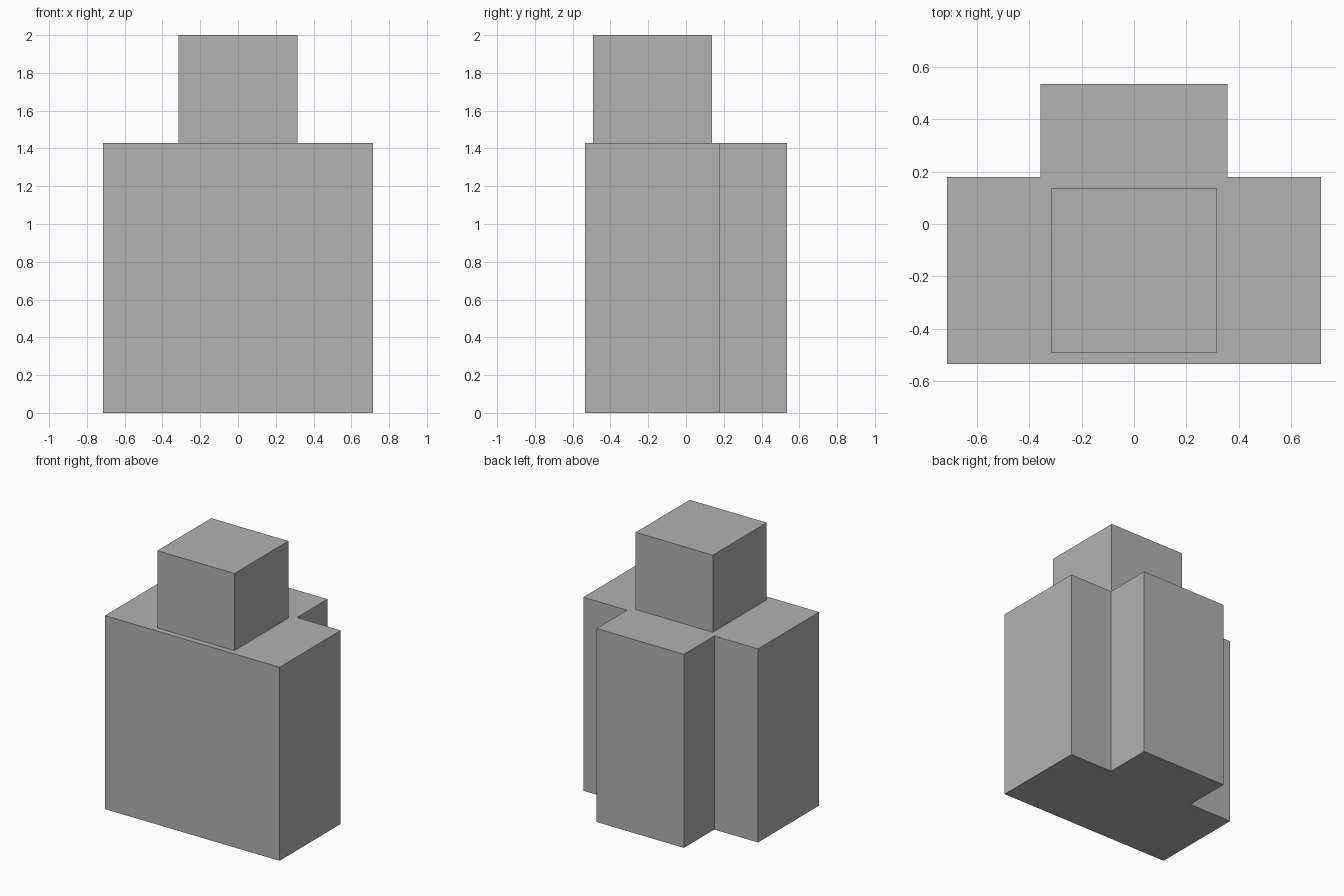
import bpy
import bmesh

cube = bpy.data.objects.get("Cube")
if cube:
    bpy.data.objects.remove(cube, do_unlink=True)

# Single flat grey
grey = bpy.data.materials.new("plain grey")
grey.use_nodes = True
colour = (0.445, 0.445, 0.445, 1)
grey.diffuse_color = colour
for node in grey.node_tree.nodes:
    if node.type == 'BSDF_PRINCIPLED':
        node.inputs["Base Color"].default_value = colour


def prism(name, half_outline, bottom, top):
    """Extrude a footprint, given by its +x half and mirrored, from bottom to top."""
    outline = half_outline + [(-x, y) for x, y in reversed(half_outline)]
    bm = bmesh.new()
    base = bm.faces.new([bm.verts.new((x, y, bottom)) for x, y in outline])
    sides = bmesh.ops.extrude_face_region(bm, geom=[base], use_keep_orig=True)
    raised = [v for v in sides["geom"] if isinstance(v, bmesh.types.BMVert)]
    bmesh.ops.translate(bm, verts=raised, vec=(0, 0, top - bottom))
    bmesh.ops.recalc_face_normals(bm, faces=bm.faces)
    mesh = bpy.data.meshes.new(name)
    bm.to_mesh(mesh)
    bm.free()
    mesh.materials.append(grey)
    obj = bpy.data.objects.new(name, mesh)
    bpy.context.collection.objects.link(obj)
    return obj


body_height = 1.43

# T-shaped body: wide front slab with a narrower block behind
prism("body", [(0.714, -0.534), (0.714, 0.179), (0.357, 0.179), (0.357, 0.534)],
      0, body_height)

# Square block on top, set towards the front
prism("head", [(0.315, -0.492), (0.315, 0.137)], body_height, 2)
